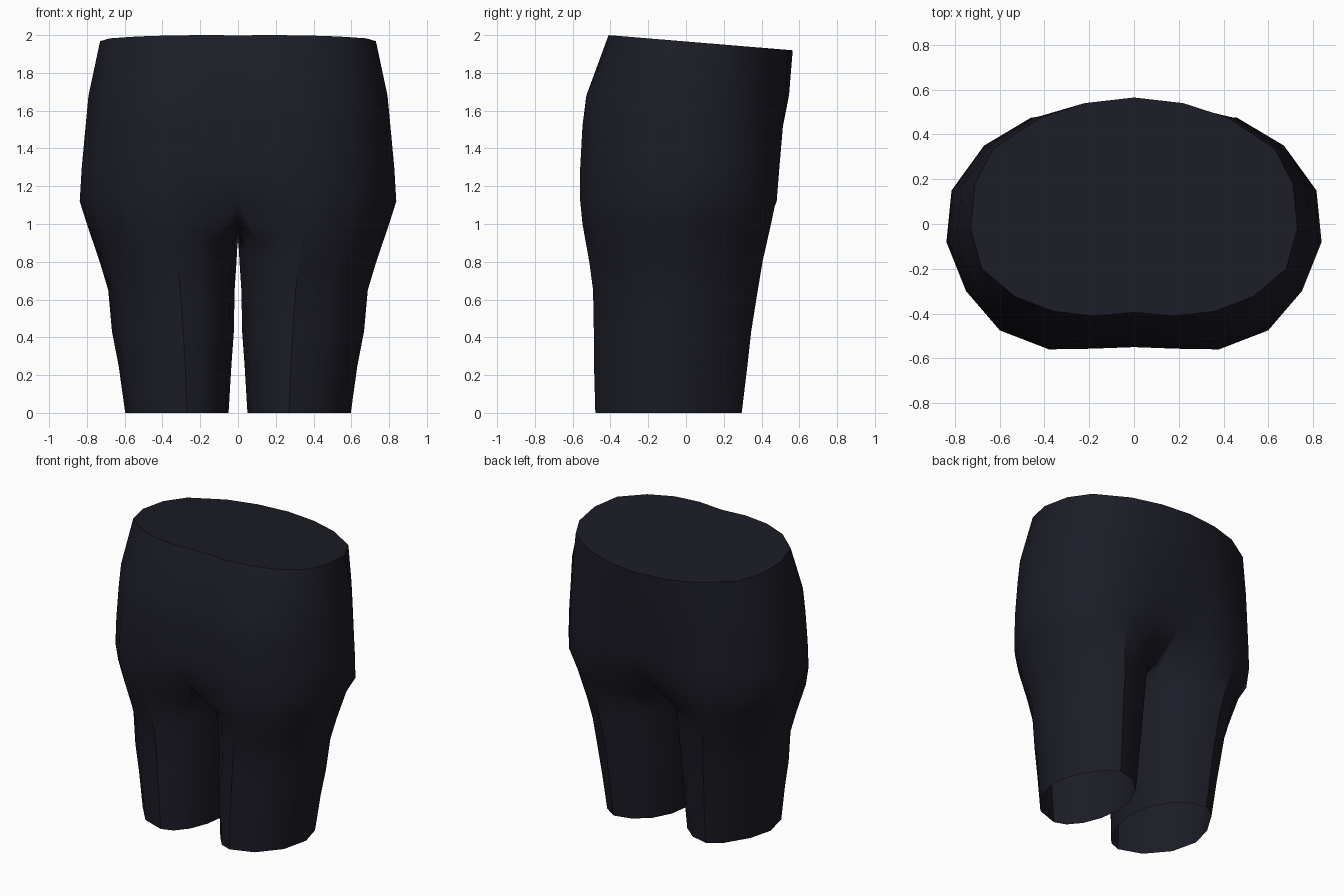
import bpy, bmesh
from math import cos, sin, pi, copysign

cube = bpy.data.objects.get("Cube")
if cube:
    bpy.data.objects.remove(cube)

# Half outlines (x, y) from front centre round the side to back centre
WAIST = [(0, -0.395), (0.18, -0.41), (0.36, -0.39), (0.53, -0.325), (0.68, -0.2),
         (0.73, -0.02), (0.71, 0.18), (0.63, 0.335), (0.42, 0.475), (0.22, 0.54), (0, 0.565)]
SEAT = [(0, -0.55), (0.19, -0.557), (0.38, -0.56), (0.6, -0.475), (0.75, -0.3),
        (0.838, -0.08), (0.815, 0.15), (0.67, 0.35), (0.46, 0.475), (0.22, 0.48), (0, 0.455)]
HALF = len(SEAT) - 1
FRONT, BACK = 2, HALF - 2      # leg points that carry the creases
LEG = HALF + 4                 # segments around one leg

# height, then blend from waist to seat for the sides, front and back
HIPS = [
    (2.00, 0.0, 0.0, 0.0),
    (1.68, 0.57, 0.8, 0.18),
    (1.52, 0.71, 0.93, 0.47),
    (1.30, 0.9, 1.0, 0.76),
    (1.12, 1.0, 1.0, 1.0),
]
# height, inner x, outer x, front y, back y, front crease x, drop of inner side
LEGS = [
    (1.00, 0.004, 0.80, -0.548, 0.45, 0.355, 0.13),
    (0.80, 0.008, 0.732, -0.512, 0.405, 0.325, 0.0),
    (0.65, 0.018, 0.687, -0.492, 0.38, 0.305, 0.0),
    (0.43, 0.022, 0.667, -0.488, 0.345, 0.29, 0.0),
    (0.25, 0.035, 0.632, -0.487, 0.325, 0.28, 0.0),
    (0.00, 0.050, 0.597, -0.48, 0.295, 0.27, 0.0),
]
CROTCH = [(0.27, 1.0), (0.0, 0.91), (-0.3, 1.02)]   # y, z from back to front


def rounded(angle, n):
    c, s = cos(angle), sin(angle)
    return copysign(abs(c) ** (2 / n), c), copysign(abs(s) ** (2 / n), s)


def bridge(bm, upper, lower):
    for i in range(len(upper)):
        j = (i + 1) % len(upper)
        bm.faces.new((upper[i], upper[j], lower[j], lower[i]))


def hip_ring(bm, z, side_mix, front_mix, back_mix):
    half = []
    for k, ((x0, y0), (x1, y1)) in enumerate(zip(WAIST, SEAT)):
        mix = front_mix if k <= HALF // 2 else back_mix
        half.append((x0 + (x1 - x0) * side_mix, y0 + (y1 - y0) * mix))
    outline = half + [(-x, y) for x, y in half[-2:0:-1]]
    return [bm.verts.new((x, y, z)) for x, y in outline]


def leg_ring(bm, side, z, inner, outer, front, back, crease, drop):
    """Outer and inner arcs that meet at the front and back creases."""
    cy, ry = (front + back) / 2, (back - front) / 2
    ring = []
    for i in range(LEG):
        if FRONT <= i <= BACK:
            angle = pi * ((i - FRONT) / (BACK - FRONT) - 0.5)
            u, v = rounded(angle, 1.85 if angle < 0 else 1.6)
        else:
            step = (i - BACK) % LEG
            u, v = rounded(pi * (0.5 + step / (LEG - BACK + FRONT)), 2.0)
        cx = crease + 0.045 * (1 + v)
        x = cx + u * ((outer - cx) if u > 0 else (cx - inner))
        ring.append(bm.verts.new((side * x, cy + ry * v, z + drop * min(u, 0))))
    return ring


bm = bmesh.new()

# Waist and hips, with the waist sloping down to the back
hips = [hip_ring(bm, *row) for row in HIPS]
for vert in hips[0]:
    vert.co.z -= 0.0825 * (vert.co.y + 0.41)
for a, b in zip(hips, hips[1:]):
    bridge(bm, a, b)
waist = bm.faces.new(hips[0])

# Open-ended legs, sharing the strip between them
strip = [bm.verts.new((0, y, z)) for y, z in CROTCH]
creases = []
for side in (1, -1):
    top = [hips[-1][(side * i) % (2 * HALF)] for i in range(HALF + 1)] + strip
    rings = [leg_ring(bm, side, *row) for row in LEGS]
    bridge(bm, top, rings[0])
    for a, b in zip(rings, rings[1:]):
        bridge(bm, a, b)
        creases += [(a[k], b[k]) for k in (FRONT, BACK)]

# Smooth cloth with a crisp waist and leg creases
bmesh.ops.recalc_face_normals(bm, faces=bm.faces)
for face in bm.faces:
    face.smooth = face != waist
for edge in waist.edges:
    edge.smooth = False
for pair in creases:
    bm.edges.get(pair).smooth = False

mesh = bpy.data.meshes.new("shorts")
bm.to_mesh(mesh)
bm.free()
shorts = bpy.data.objects.new("shorts", mesh)
bpy.context.collection.objects.link(shorts)

# Dark cloth colour
cloth = bpy.data.materials.new("dark navy cloth")
cloth.use_nodes = True
colour = (0.0115, 0.0115, 0.0195, 1)
cloth.diffuse_color = colour
cloth.node_tree.nodes["Principled BSDF"].inputs["Base Color"].default_value = colour
mesh.materials.append(cloth)
